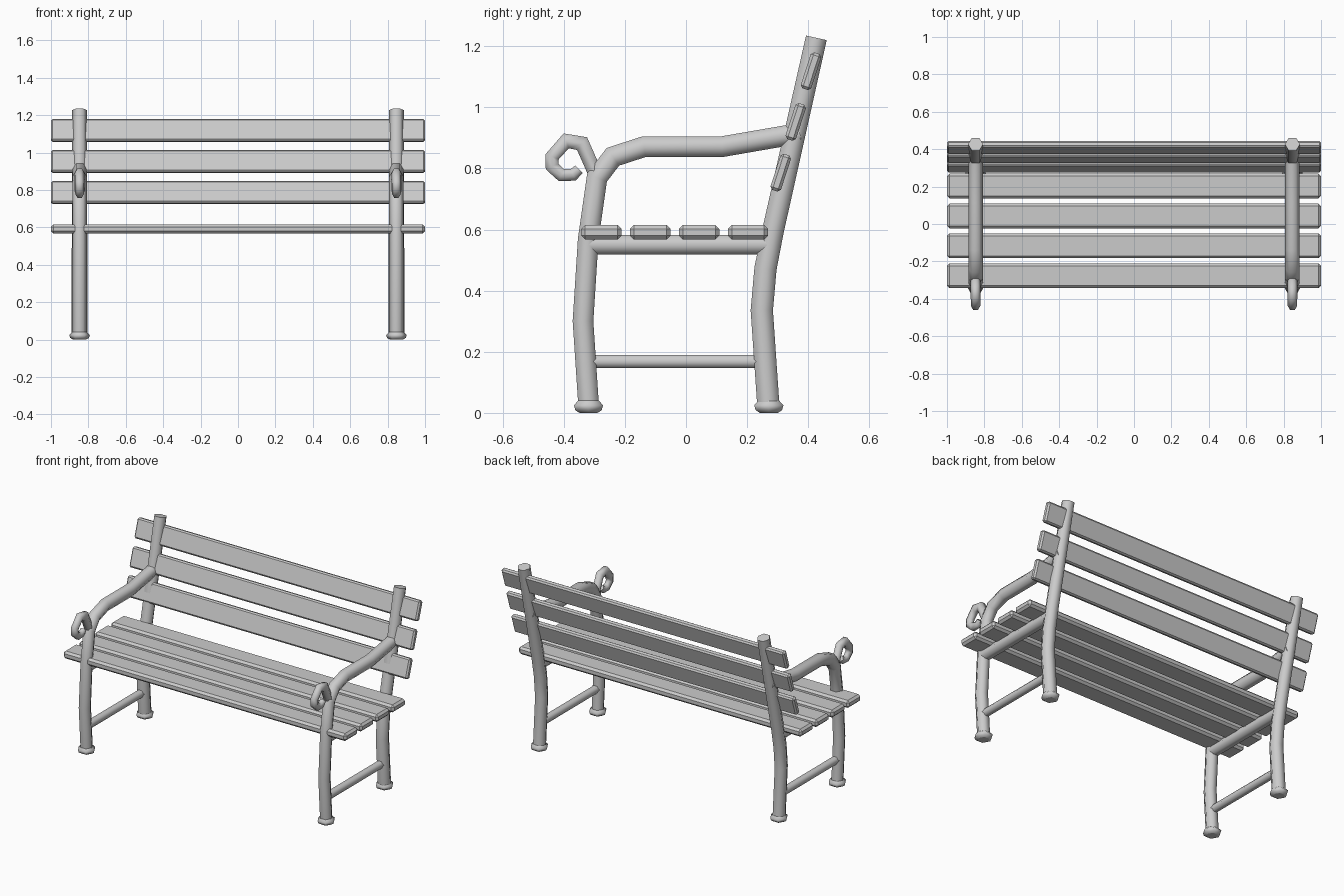
import bpy, bmesh, math
from mathutils import Vector

if "Cube" in bpy.data.objects:
    bpy.data.objects.remove(bpy.data.objects["Cube"])

SIDE_X = 0.847


def tube(name, x, path, radii, sides=6):
    """Sweep a hexagon along a (y, z) path at the given x, mitred at each bend."""
    pts = [Vector(p) for p in path]
    if not isinstance(radii, (list, tuple)):
        radii = [radii] * len(pts)
    bm = bmesh.new()
    rings = []
    for i, p in enumerate(pts):
        d_in = (p - pts[i - 1]).normalized() if i else (pts[1] - p).normalized()
        d_out = (pts[i + 1] - p).normalized() if i < len(pts) - 1 else d_in
        t = (d_in + d_out).normalized()
        miter = 1 / max(0.6, t.dot(d_in))
        n = Vector((-t.y, t.x))
        ring = []
        for k in range(sides):
            a = 2 * math.pi * k / sides
            q = p + n * (radii[i] * math.sin(a) * miter)
            ring.append(bm.verts.new((x + radii[i] * math.cos(a), q.x, q.y)))
        rings.append(ring)
    for a, b in zip(rings, rings[1:]):
        for k in range(sides):
            j = (k + 1) % sides
            bm.faces.new((a[k], a[j], b[j], b[k])).smooth = True
    bm.faces.new(rings[0][::-1])
    bm.faces.new(rings[-1])
    bmesh.ops.recalc_face_normals(bm, faces=bm.faces)
    return finish(name, bm)


def finish(name, bm):
    me = bpy.data.meshes.new(name)
    bm.to_mesh(me)
    bm.free()
    ob = bpy.data.objects.new(name, me)
    bpy.context.collection.objects.link(ob)
    return ob


def slat(name, y, z, width, thick, bevel, tilt=0.0):
    """Full-length chamfered board."""
    bm = bmesh.new()
    bmesh.ops.create_cube(bm, size=1)
    bmesh.ops.scale(bm, vec=(2.0, width, thick), verts=bm.verts)
    bmesh.ops.bevel(bm, geom=bm.edges[:], offset=bevel, segments=1,
                    affect='EDGES', profile=0.5)
    ob = finish(name, bm)
    ob.location = (0, y, z)
    ob.rotation_euler.x = tilt
    return ob


# Side frames
FRONT = [(-.319, .03), (-.337, .30), (-.32, .567), (-.291, .77), (-.239, .838),
         (-.137, .871), (.118, .871), (.373, .915)]
REAR = [(.269, .03), (.248, .335), (.26, .472), (.284, .593), (.4265, 1.227)]
SCROLL = [(-.291, .77), (-.34, .881), (-.392, .89), (-.438, .838),
          (-.438, .806), (-.408, .778), (-.369, .779), (-.35, .797)]
FOOT = [(0.005, .034), (.014, .05), (.03, .055), (.05, .034)]

for label, x in (("left", -SIDE_X), ("right", SIDE_X)):
    tube(f"front_leg_and_arm_{label}", x, FRONT, .039)
    tube(f"rear_leg_and_post_{label}", x, REAR, [.042, .042, .042, .041, .04])
    tube(f"arm_scroll_{label}", x, SCROLL,
         [.027, .027, .026, .025, .024, .023, .022, .02])
    tube(f"seat_rail_{label}", x, [(-.32, .55), (.265, .55)], .037)
    tube(f"stretcher_{label}", x, [(-.33, .168), (.255, .168)], .025)
    for end, y in (("front", -.319), ("rear", .271)):
        tube(f"{end}_foot_{label}", x, [(y, z - .005) for z, r in FOOT],
             [r for z, r in FOOT])

# Seat slats
for i in range(4):
    slat(f"seat_slat_{i + 1}", -.277 + i * .16, .591, .132, .048, .013)

# Backrest slats, leaning back
for i, (y, z) in enumerate([(.310, .786), (.359, .952), (.409, 1.118)]):
    slat(f"back_slat_{i + 1}", y, z, .124, .036, .009, math.radians(72))
